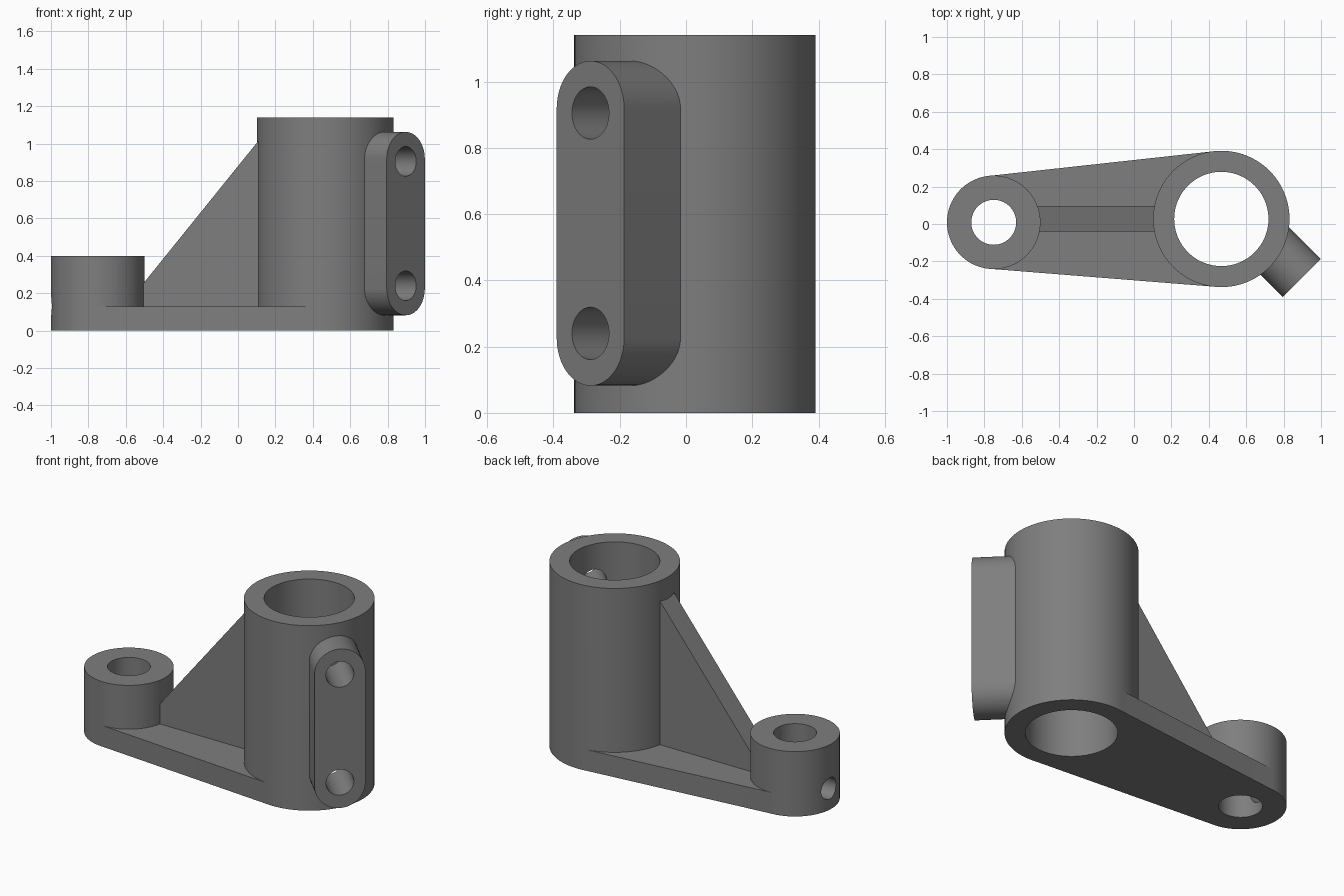
import bpy, bmesh
from math import sin, cos, pi, radians, atan2, asin, hypot
from mathutils import Vector

if "Cube" in bpy.data.objects:
    bpy.data.objects.remove(bpy.data.objects["Cube"])

X, Y, Z = Vector((1, 0, 0)), Vector((0, 1, 0)), Vector((0, 0, 1))
TUBE, TUBE_R, TUBE_H = Vector((0.467, 0.027, 0)), 0.3645, 1.14
BOSS, BOSS_R, BOSS_H = Vector((-0.75, 0.009, 0)), 0.25, 0.40
PAD_OUT = Vector((1, -1, 0)).normalized()    # direction the pad faces
PAD_SIDE = Vector((1, 1, 0)).normalized()


def prism(name, outline, origin, u, v, depth):
    """Extrude a 2D outline lying on axes u, v by the depth vector."""
    bm = bmesh.new()
    face = bm.faces.new([bm.verts.new(origin + u * a + v * b) for a, b in outline])
    new = bmesh.ops.extrude_face_region(bm, geom=[face])["geom"]
    bmesh.ops.translate(bm, vec=depth,
                        verts=[g for g in new if isinstance(g, bmesh.types.BMVert)])
    bmesh.ops.recalc_face_normals(bm, faces=bm.faces)
    mesh = bpy.data.meshes.new(name)
    bm.to_mesh(mesh)
    bm.free()
    mesh.materials.append(dark_grey)
    obj = bpy.data.objects.new(name, mesh)
    bpy.context.collection.objects.link(obj)
    return obj


def arc(r, start, end, n, cy=0.0):
    return [(r * cos(start + (end - start) * i / n),
             cy + r * sin(start + (end - start) * i / n)) for i in range(n + 1)]


def circle(r, n=96):
    return arc(r, 0, 2 * pi, n)[:-1]


def combine(target, tool, operation):
    """Boolean a helper into the target, then remove the helper."""
    tool.hide_render = True
    mod = target.modifiers.new(operation.title(), 'BOOLEAN')
    mod.operation, mod.object, mod.solver = operation, tool, 'EXACT'
    bpy.context.view_layer.objects.active = target
    bpy.ops.object.modifier_apply(modifier=mod.name)
    bpy.data.objects.remove(tool)


dark_grey = bpy.data.materials.new("dark_grey")
dark_grey.diffuse_color = (0.21, 0.21, 0.21, 1)
dark_grey.use_nodes = True
dark_grey.node_tree.nodes["Principled BSDF"].inputs["Base Color"].default_value = dark_grey.diffuse_color

# Main tube body and small boss
bracket = prism("bracket", circle(TUBE_R), TUBE, X, Y, Z * TUBE_H)
boss = prism("boss", circle(BOSS_R), BOSS, X, Y, Z * BOSS_H)

# Base plate bounded by the common tangents of tube and boss
axis = TUBE - BOSS
tilt, spread = atan2(axis.y, axis.x), asin((TUBE_R - BOSS_R) / hypot(axis.x, axis.y))
upper, lower = tilt + pi / 2 + spread, tilt - pi / 2 - spread
corners = []
for centre, r, angle in ((BOSS, BOSS_R, lower), (TUBE, TUBE_R, lower),
                         (TUBE, TUBE_R, upper), (BOSS, BOSS_R, upper)):
    corners.append((centre.x + (r - 0.0005) * cos(angle),
                    centre.y + (r - 0.0005) * sin(angle)))
plate = prism("base_plate", corners, Vector(), X, Y, Z * 0.13)

# Triangular stiffening rib
rib = prism("rib", [(-0.55, 0.06), (0.16, 0.06), (0.16, 1.078), (-0.55, 0.198)],
            Vector((0, -0.039, 0)), X, Z, Y * 0.136)

# Rounded mounting pad on the tube
pad_axis = TUBE + PAD_SIDE * 0.081
PAD_R = 0.144
slot = arc(PAD_R, 0, pi, 32, 1.062 - PAD_R) + arc(PAD_R, pi, 2 * pi, 32, 0.082 + PAD_R)
pad = prism("mounting_pad", slot, pad_axis + PAD_OUT * 0.2, PAD_SIDE, Z, PAD_OUT * 0.327)

for part in (plate, boss, rib, pad):
    combine(bracket, part, 'UNION')

# Vertical bores
for centre, r in ((TUBE, 0.252), (BOSS, 0.12)):
    combine(bracket, prism("bore_cutter", circle(r), centre - Z * 0.1, X, Y, Z * 1.5),
            'DIFFERENCE')

# Two pad holes opening into the tube
for z in (0.24, 0.905):
    combine(bracket, prism("pad_hole_cutter", circle(0.079, 48), pad_axis + Z * z,
                           PAD_SIDE, Z, PAD_OUT * 0.7), 'DIFFERENCE')

# Side hole through the end wall of the boss, in line with the tube
combine(bracket, prism("side_hole_cutter", circle(0.065, 48),
                       Vector((BOSS.x, TUBE.y, 0.13)), Y, Z, X * -0.4), 'DIFFERENCE')

bpy.context.view_layer.objects.active = bracket
bracket.select_set(True)
bpy.ops.object.shade_smooth_by_angle(angle=radians(30))
